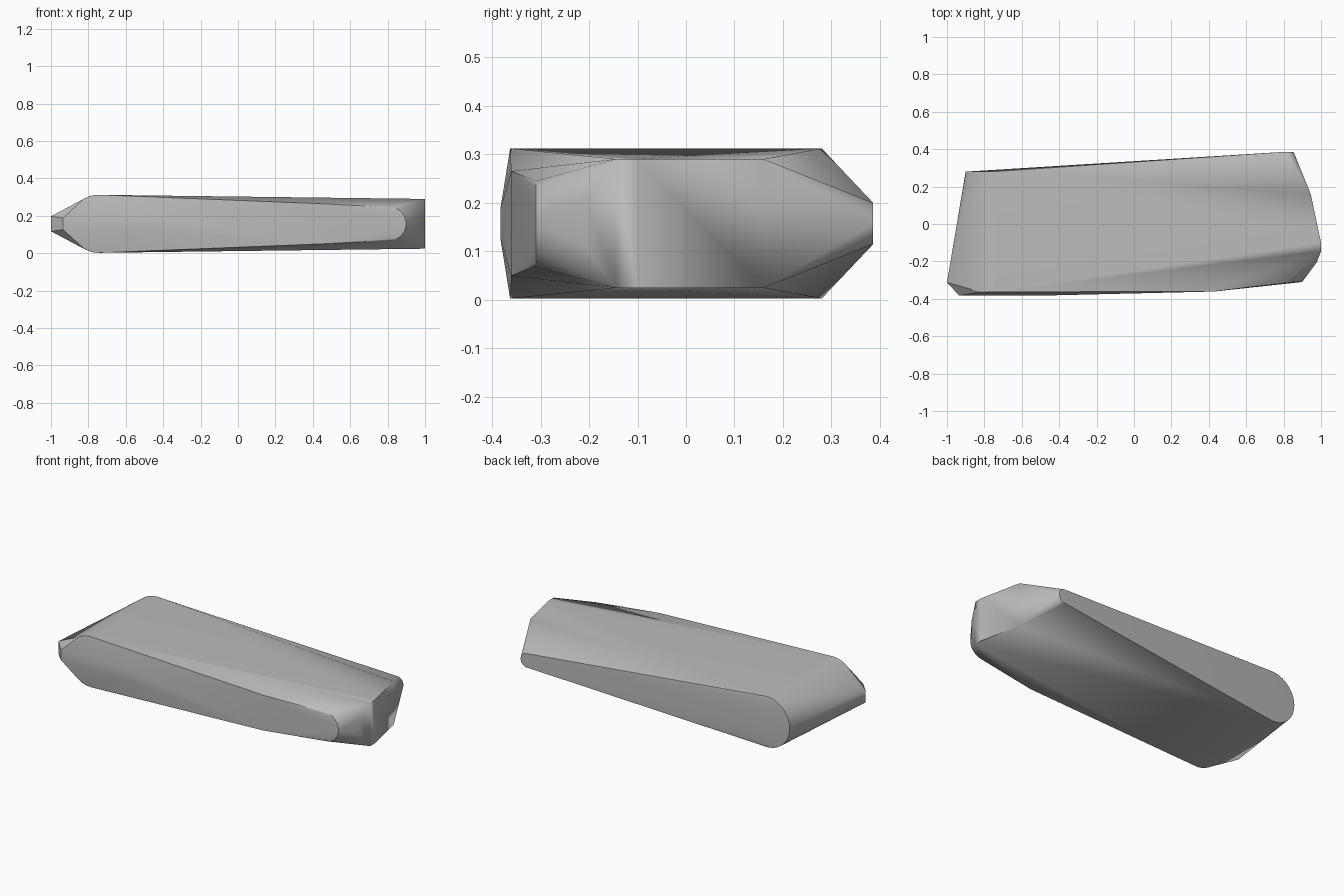
import bpy, bmesh, math

cube = bpy.data.objects.get("Cube")
if cube:
    bpy.data.objects.remove(cube, do_unlink=True)

MID = 0.157  # height of the horizontal symmetry plane


def material(name, rgb):
    mat = bpy.data.materials.new(name)
    mat.use_nodes = True
    mat.diffuse_color = (*rgb, 1)
    mat.node_tree.nodes["Principled BSDF"].inputs["Base Color"].default_value = (*rgb, 1)
    return mat


def half_round(x, y, radius, side, steps=20):
    """Half circle in the XZ plane, bulging toward side (-1 or 1)."""
    for i in range(steps + 1):
        a = math.pi * (i / steps - 0.5)
        yield (x + side * radius * math.cos(a), y, MID + radius * math.sin(a))


def mirrored(x, y, half):
    """The same point above and below the symmetry plane."""
    return [(x, y, MID + half), (x, y, MID - half)]


points = []

# Rear face: large round end tapering to a small round end
points += half_round(-0.745, 0.28, 0.155, -1)
points += half_round(0.81, 0.386, 0.043, 1)

# Front face: softened corners, shallow bulge and round end
for i in range(7):
    a = math.radians(5 * i)
    points += mirrored(-0.745 - 0.155 * math.sin(a), -0.363, 0.155 * math.cos(a))
for x in (-0.935, -0.5):
    points += mirrored(x, -0.383, 0.031)
points += mirrored(0.43, -0.361, 0.108)
points += half_round(0.81, -0.31, 0.089, 1)

# Narrow nose
points += mirrored(-1, -0.312, 0.04)

# Angled end
points += mirrored(0.977, -0.205, 0.05)
for x, y in ((1, -0.145), (1, -0.1), (0.945, 0.16)):
    points += mirrored(x, y, 0.133)

# Wrap the profiles in one solid
bm = bmesh.new()
for p in points:
    bm.verts.new(p)
hull = bmesh.ops.convex_hull(bm, input=bm.verts)
loose = {v for v in hull["geom_interior"] + hull["geom_unused"]
         if isinstance(v, bmesh.types.BMVert) and not v.link_faces}
bmesh.ops.delete(bm, geom=list(loose), context="VERTS")
bmesh.ops.dissolve_limit(bm, angle_limit=math.radians(0.5), verts=bm.verts, edges=bm.edges)
bmesh.ops.recalc_face_normals(bm, faces=bm.faces)

mesh = bpy.data.meshes.new("tapered_body")
bm.to_mesh(mesh)
bm.free()
mesh.materials.append(material("grey", (0.5, 0.5, 0.5)))
body = bpy.data.objects.new("tapered_body", mesh)
bpy.context.collection.objects.link(body)
bpy.context.view_layer.objects.active = body
body.select_set(True)
bpy.ops.object.shade_smooth_by_angle(angle=math.radians(30))
